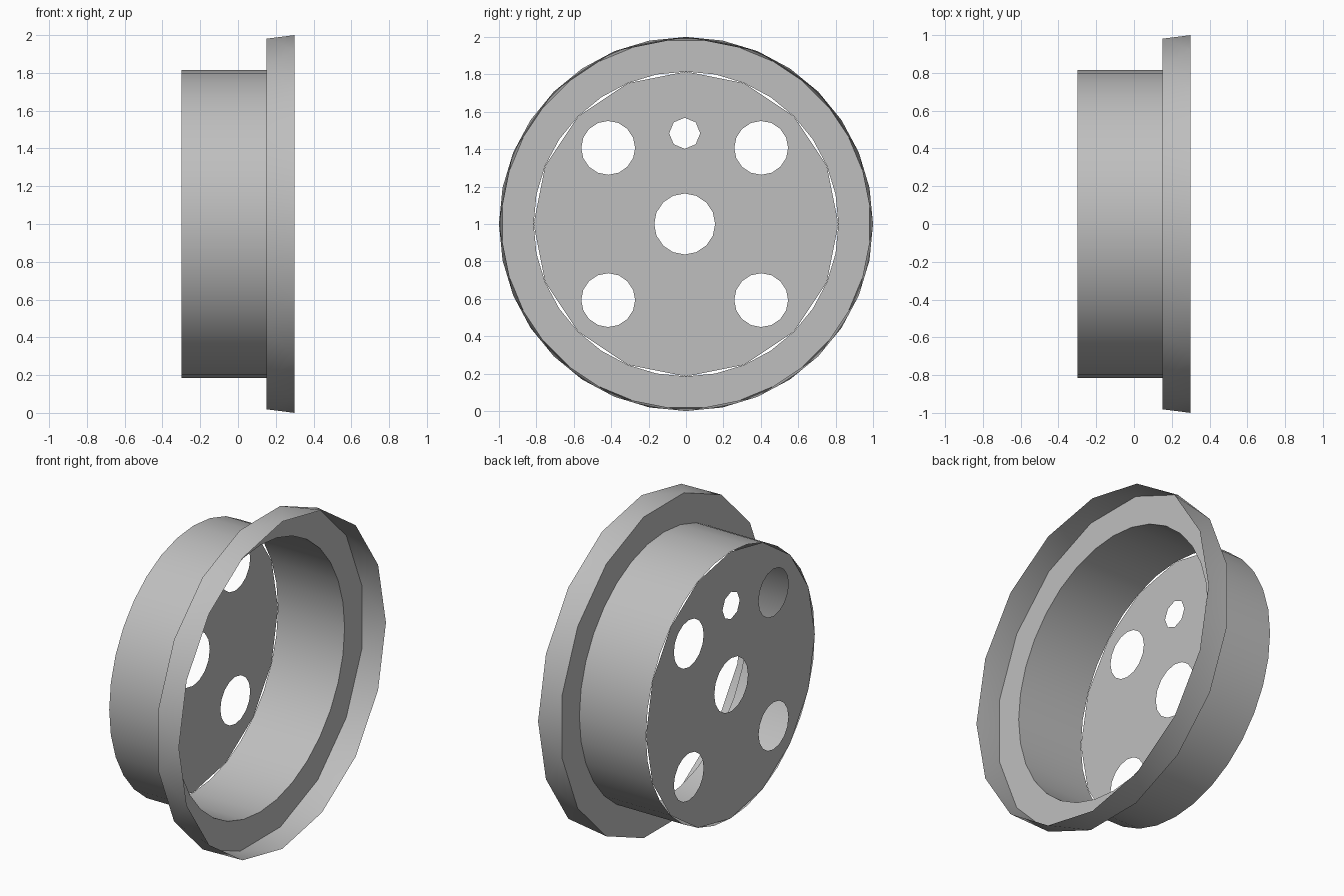
import bpy, bmesh, math

cube = bpy.data.objects.get("Cube")
if cube:
    bpy.data.objects.remove(cube, do_unlink=True)

grey = bpy.data.materials.new("plain grey")
grey.use_nodes = True
colour = (0.52, 0.52, 0.52, 1)
grey.diffuse_color = colour
grey.node_tree.nodes["Principled BSDF"].inputs["Base Color"].default_value = colour

BACK, STEP, FRONT = -0.30, 0.15, 0.30
TUBE_R, RIM_R = 0.815, 1.0
HALF = math.pi / 16


def ring(bm, x, radius, sides, y=0, z=1, turn=0):
    """Closed loop of vertices around the x axis, starting at the top."""
    angles = [turn + 2 * math.pi * i / sides for i in range(sides)]
    return [bm.verts.new((x, y + radius * math.sin(a), z + radius * math.cos(a)))
            for a in angles]


def fill(bm, loops):
    """Flat plate: first loop is the outline, the others are holes."""
    edges = [bm.edges.new((lp[i - 1], lp[i])) for lp in loops for i in range(len(lp))]
    bmesh.ops.triangle_fill(bm, use_beauty=True, use_dissolve=False, edges=edges)


def finish(bm, name, angle):
    bmesh.ops.recalc_face_normals(bm, faces=bm.faces)
    mesh = bpy.data.meshes.new(name)
    bm.to_mesh(mesh)
    bm.free()
    mesh.materials.append(grey)
    obj = bpy.data.objects.new(name, mesh)
    bpy.context.collection.objects.link(obj)
    bpy.ops.object.select_all(action="DESELECT")
    obj.select_set(True)
    bpy.context.view_layer.objects.active = obj
    bpy.ops.object.shade_smooth_by_angle(angle=math.radians(angle))


# Wheel disc with centre hole, four large holes and one small hole
bm = bmesh.new()
loops = [ring(bm, BACK, TUBE_R, 16),
         ring(bm, BACK, 0.163, 16, y=-0.007),
         ring(bm, BACK, 0.083, 8, y=-0.007, z=1.485)]
for sy in (-1, 1):
    for sz in (-1, 1):
        loops.append(ring(bm, BACK, 0.144, 16, y=sy * 0.409 - 0.007, z=1 + sz * 0.407))
fill(bm, loops)
finish(bm, "wheel_disc", 30)

# Thin tread tube
bm = bmesh.new()
a, b = ring(bm, BACK, TUBE_R, 32), ring(bm, STEP, TUBE_R, 32)
for i in range(32):
    bm.faces.new((a[i - 1], a[i], b[i], b[i - 1]))
finish(bm, "tread_tube", 30)

# Flat flange ring
bm = bmesh.new()
fill(bm, [ring(bm, STEP, RIM_R, 16, turn=HALF), ring(bm, STEP, TUBE_R, 32)])
finish(bm, "flange_ring", 30)

# Thin rim wall, its two ends turned by half a side
bm = bmesh.new()
a, b = ring(bm, STEP, RIM_R, 16, turn=HALF), ring(bm, FRONT, RIM_R, 16)
for i in range(16):
    bm.faces.new((a[i - 1], a[i], b[i]))
    bm.faces.new((b[i - 1], a[i - 1], b[i]))
finish(bm, "rim_wall", 30)
